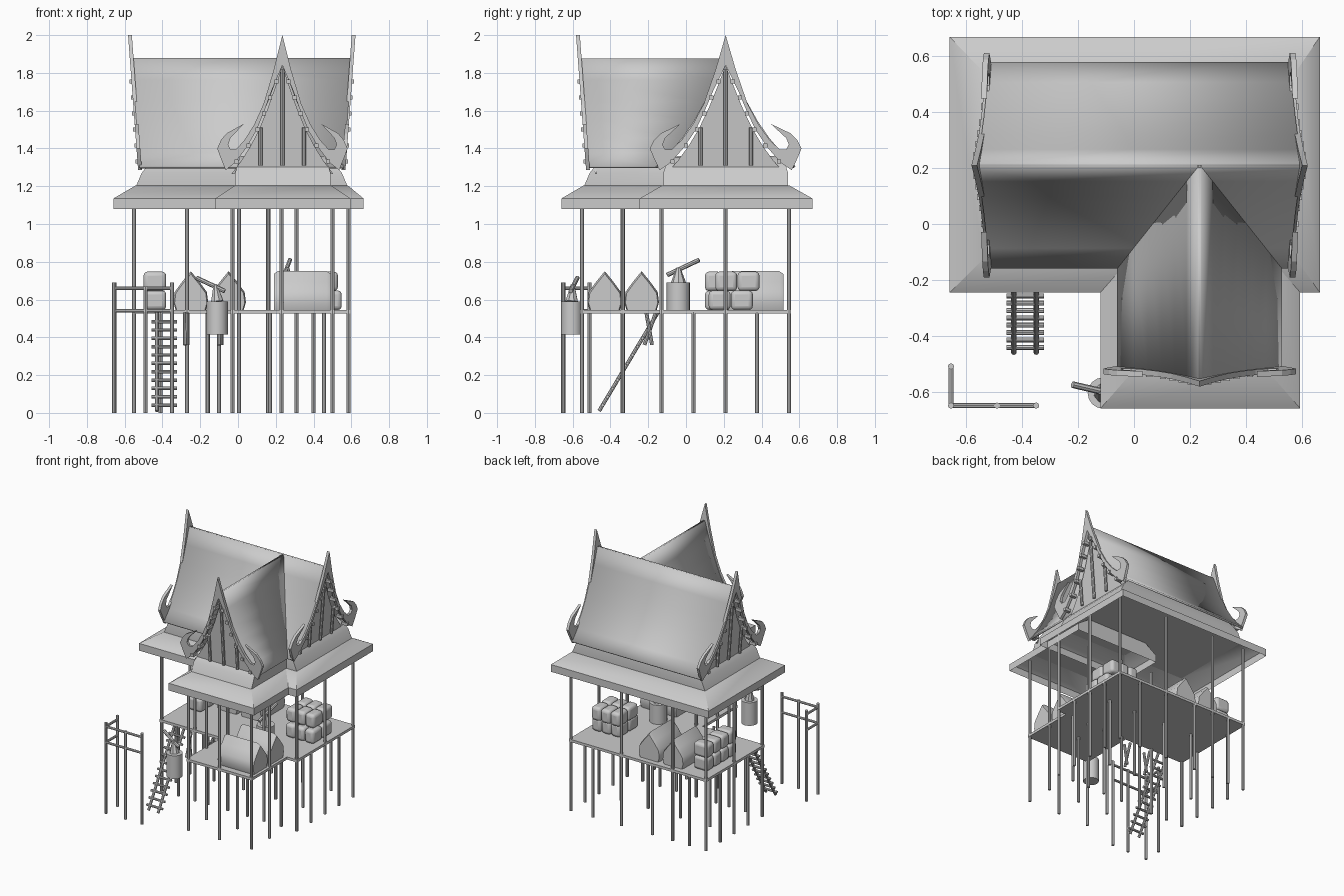
import bpy, bmesh, math
from mathutils import Vector, Matrix

if "Cube" in bpy.data.objects:
    bpy.data.objects.remove(bpy.data.objects["Cube"])


def mesh(name, verts, faces, mat=None, smooth=None):
    me = bpy.data.meshes.new(name)
    me.from_pydata([tuple(v) for v in verts], [], faces)
    bm = bmesh.new()
    bm.from_mesh(me)
    bmesh.ops.recalc_face_normals(bm, faces=bm.faces)
    bm.to_mesh(me)
    bm.free()
    ob = bpy.data.objects.new(name, me)
    bpy.context.collection.objects.link(ob)
    if mat:
        ob.matrix_world = mat
    if smooth:
        bpy.ops.object.select_all(action='DESELECT')
        bpy.context.view_layer.objects.active = ob
        ob.select_set(True)
        bpy.ops.object.shade_smooth_by_angle(angle=math.radians(smooth))
    return ob


def loft(name, rings, mat=None, smooth=None, bottom=True):
    """Skin through rings that share a vertex count, capped at the ends."""
    n = len(rings[0])
    faces = [(k*n+i, k*n+(i+1) % n, (k+1)*n+(i+1) % n, (k+1)*n+i)
             for k in range(len(rings)-1) for i in range(n)]
    faces.append(tuple(range((len(rings)-1)*n, len(rings)*n)))
    if bottom:
        faces.append(tuple(range(n)))
    return mesh(name, [v for r in rings for v in r], faces, mat, smooth)


def tiers(name, levels, **kw):
    return loft(name, [[(a, c, z), (b, c, z), (b, d, z), (a, d, z)]
                       for a, b, c, d, z in levels], **kw)


def rod(name, p, q, r=0.011, r2=None, sides=8, mat=None):
    p, q = Vector(p), Vector(q)
    rot = (q-p).to_track_quat('Z', 'Y')
    def ring(c, rad):
        return [c + rot @ Vector((rad*math.cos(t), rad*math.sin(t), 0))
                for t in [2*math.pi*i/sides for i in range(sides)]]
    return loft(name, [ring(p, r), ring(q, r if r2 is None else r2)], mat, 40)


def box(name, x0, x1, y0, y1, z0, z1, bevel=0, mat=None):
    ob = tiers(name, [(x0, x1, y0, y1, z0), (x0, x1, y0, y1, z1)], mat=mat, smooth=50 if bevel else None)
    if bevel:
        m = ob.modifiers.new('Bevel', 'BEVEL')
        m.width, m.segments = bevel, 3
    return ob


# Posts and floor
FZ = 0.545
TALL = {-0.13: (-.55, -.27, .005, .31, .585), 0.21: (-.55, .585),
        0.545: (-.55, -.27, .16, .585), -0.55: (-.03, .23, .50), -0.335: (-.03, .50)}
SHORT = {-0.13: (-.41, -.16, .17, .455), 0.21: (-.35, -.10, .17, .40), 0.545: (-.41, -.10, .40),
         0.04: (-.55, .585), 0.375: (-.55, .585), -0.335: (.23,)}
for y, xs in TALL.items():
    for x in xs:
        rod('tall_post', (x, y, 0), (x, y, 1.15))
for y, xs in SHORT.items():
    for x in xs:
        rod('short_post', (x, y, 0), (x, y, FZ-0.01))
box('main_floor', -0.56, 0.595, -0.14, 0.555, FZ-0.02, FZ)
box('front_floor', -0.04, 0.51, -0.56, -0.14, FZ-0.02, FZ)

# Free standing railing
for x, y, h in ((-0.655, -0.51, .69), (-0.655, -0.65, .69), (-0.49, -0.65, .67), (-0.35, -0.65, .69)):
    rod('rail_post', (x, y, 0), (x, y, h))
for z in (0.54, 0.66):
    rod('rail', (-0.655, -0.65, z), (-0.35, -0.65, z), 0.009)
    rod('rail', (-0.655, -0.65, z), (-0.655, -0.51, z), 0.009)

# Ladder
for x in (-0.43, -0.35):
    rod('ladder_side', (x, -0.46, 0.01), (x, -0.15, 0.53), 0.01)
for i in range(11):
    t = 0.06 + 0.085*i
    y, z = -0.46 + 0.31*t, 0.01 + 0.52*t
    rod('ladder_rung', (-0.457, y, z), (-0.323, y, z), 0.009)

# Lower hipped roof (open below) and upper band, one set per wing
tiers('main_lower_roof', [(-.66, .665, -.245, .67, 1.08), (-.66, .665, -.245, .67, 1.135),
                          (-.54, .58, -.125, .545, 1.205)], smooth=40, bottom=False)
tiers('front_lower_roof', [(-.12, .595, -.66, .1, 1.08), (-.12, .595, -.66, .1, 1.135),
                           (-.015, .49, -.54, .1, 1.205)], smooth=40, bottom=False)
tiers('main_upper_skirt', [(-.54, .58, -.12, .54, 1.2), (-.51, .55, -.12, .54, 1.27),
                           (-.47, .51, -.105, .525, 1.32), (-.41, .45, -.085, .505, 1.36)], smooth=40)
tiers('front_upper_skirt', [(-.015, .49, -.54, .1, 1.2), (-.015, .49, -.51, .1, 1.27),
                            (0, .475, -.47, .1, 1.32), (.01, .46, -.41, .1, 1.36)], smooth=40)


# Curved steep roofs: half profile as (fraction of half width, height)
PTS = [(0, 1.875), (.14, 1.76), (.29, 1.645), (.45, 1.54), (.62, 1.45), (.8, 1.372), (1, 1.30)]
PROF = [(-u, z) for u, z in PTS[:0:-1]] + PTS


def lean(z):
    return (z-1.3)/0.7*0.052


def sheet(name, rows):
    faces = [(2*i, 2*i+1, 2*i+3, 2*i+2) for i in range(len(rows)-1)]
    ob = mesh(name, [v for r in rows for v in r], faces, smooth=30)
    m = ob.modifiers.new('Thickness', 'SOLIDIFY')
    m.thickness, m.offset = 0.014, 0


for s in (-1, 1):
    sheet('main_roof_side', [((-.52-lean(z), .21+.365*u*s, z), (.56+lean(z), .21+.365*u*s, z)) for u, z in PTS])
    sheet('front_roof_side', [((.235+.29*u*s, -.52-lean(z), z), (.235+.29*u*s, .21-.365*u, z)) for u, z in PTS])

# Gable ends: flame shaped board with hooks, infill, battens and purlin ends
OUTER = [(0, 2.0), (.045, 1.82), (.10, 1.635), (.15, 1.525), (.2, 1.445), (.245, 1.395), (.275, 1.395),
         (.287, 1.42), (.275, 1.455), (.205, 1.53), (.295, 1.48), (.325, 1.445), (.345, 1.40),
         (.325, 1.345), (.30, 1.285)]
INNER = [(.25, 1.325), (.19, 1.405), (.135, 1.50), (.095, 1.60), (.055, 1.71), (0, 1.84)]


def gable(loc, angle, s):
    mat = Matrix.Translation(loc) @ Matrix.Rotation(angle, 4, 'Z')
    for side in (-1, 1):
        loft('gable_board', [[(side*s*x, d-lean(z), z) for x, z in OUTER+INNER]
                             for d in (-0.01, 0.01)], mat)
        for i in range(6):
            z = 1.33 + 0.085*i
            x = next(a[0]+(b[0]-a[0])*(z-a[1])/(b[1]-a[1])
                     for a, b in zip(INNER, INNER[1:]) if a[1] <= z <= b[1])
            x, y = side*s*(x-.004), -lean(z)
            box('purlin_end', x-.011, x+.011, y-.02, y+.03, z-.011, z+.011, mat=mat)
    panel = [(s*.27*u, z-.035) for u, z in PROF]
    loft('gable_panel', [[(x, d-lean(z), z) for x, z in panel] for d in (.035, .045)], mat)
    for x, top in ((0, 1.82), (.115, 1.51), (-.115, 1.51)):
        rod('gable_batten', (s*x, .015, 1.31), (s*x, .015-lean(top), top), 0.011, mat=mat)


gable((.235, -.52, 0), 0, 1)
gable((.56, .21, 0), math.pi/2, 1.165)
gable((-.52, .21, 0), -math.pi/2, 1.165)

# Peaked bundles, in pairs
BUNDLE = [(-.08, 0), (.08, 0), (.092, .04), (.085, .095), (.045, .15), (0, .205), (-.045, .15), (-.085, .095), (-.092, .04)]


def bundle(loc, angle, length):
    mat = Matrix.Translation(loc) @ Matrix.Rotation(angle, 4, 'Z')
    loft('peaked_bundle', [[(x*k, y, z*k) for x, z in BUNDLE] for y, k in
                           ((-length/2, .93), (-length/2+.02, 1), (length/2-.02, 1), (length/2, .93))], mat, 50)


for y in (-.43, -.235):
    bundle((.34, y, FZ), math.pi/2, .3)
for x in (-.25, -.05):
    bundle((x, .37, FZ), 0, .29)

# Stacked sacks
for i in range(3):
    for j in range(2):
        for x0, y0, z0 in ((.31, .12, 0), (.29, .155, .1)):
            x, y, z = x0 + .08*i, y0 + .118*j, FZ + z0
            box('sack', x, x+.079, y, y+.116, z, z+.103, .022)
for i in range(4):
    y = .1 + .09*i
    for z0 in (0, .1):
        box('sack', -.5, -.38, y, y+.088, FZ+z0, FZ+z0+.103, .022)

# Barrels with tools on top
rod('barrel', (.26, -.04, FZ), (.26, -.04, .69), .062, sides=16)
rod('tool_handle', (.245, -.10, .73), (.275, .07, .81), .012)
rod('tool_head', (.26, -.04, .69), (.26, -.04, .77), .04, .01)
rod('hanging_barrel', (-.11, -.605, .415), (-.11, -.605, .59), .056, sides=16)
rod('tool_handle', (-.22, -.575, .715), (-.07, -.61, .645), .012)
rod('tool_head', (-.11, -.605, .59), (-.12, -.6, .68), .035, .01)

# Crossed sticks hanging under the floor
for x in (-.28, -.10):
    rod('hanging_stick', (x, -.22, .36), (x, -.16, .53), .01)
    rod('hanging_stick', (x+.012, -.18, .36), (x+.012, -.21, .53), .01)
